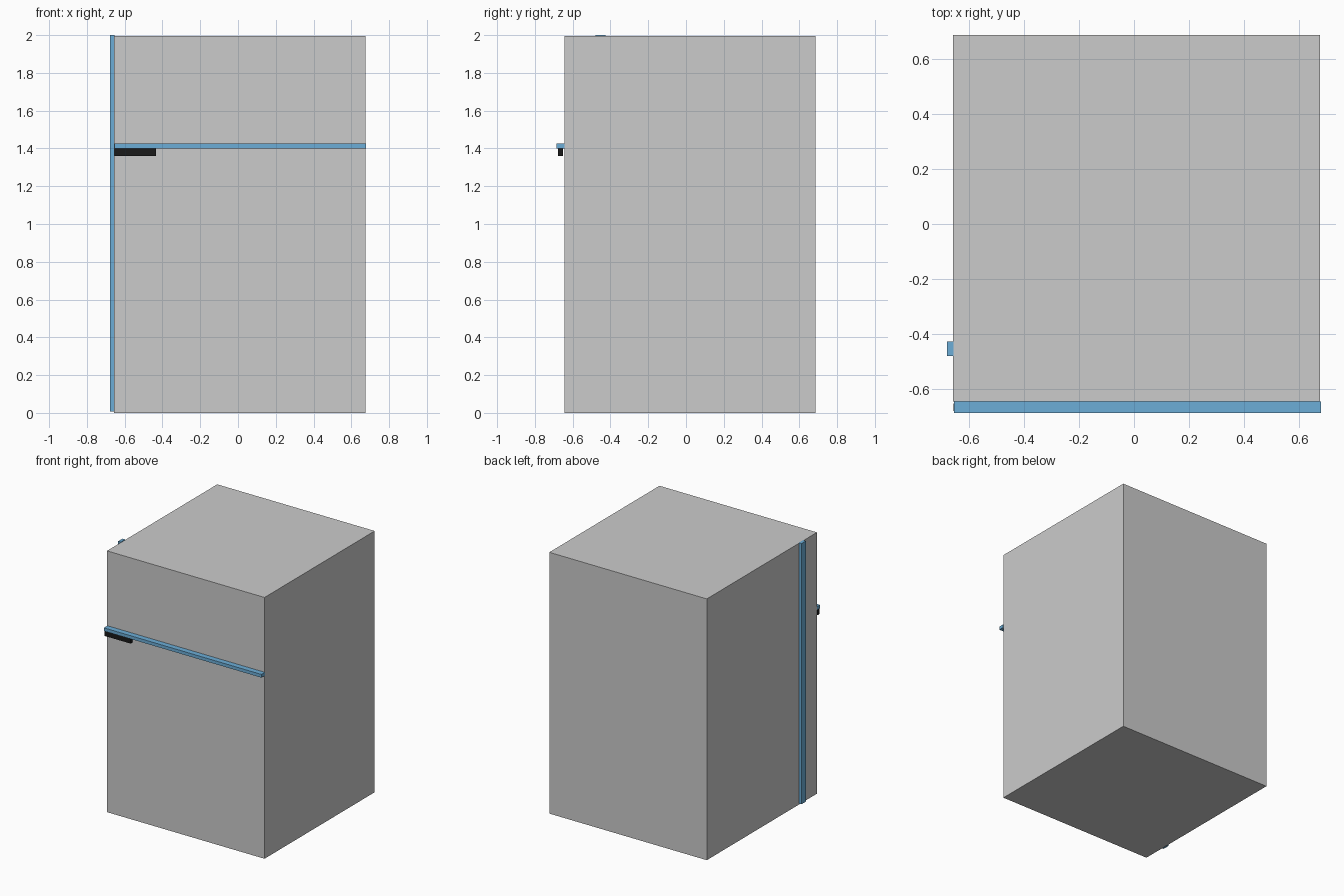
import bpy
import bmesh
from mathutils import Vector

if "Cube" in bpy.data.objects:
    bpy.data.objects.remove(bpy.data.objects["Cube"])


def material(name, color):
    m = bpy.data.materials.new(name)
    m.diffuse_color = color
    m.use_nodes = True
    m.node_tree.nodes["Principled BSDF"].inputs["Base Color"].default_value = m.diffuse_color
    return m


def box(name, lo, hi, mat=None):
    lo, hi = Vector(lo), Vector(hi)
    bm = bmesh.new()
    bmesh.ops.create_cube(bm, size=1)
    size, centre = hi - lo, (lo + hi) / 2
    for v in bm.verts:
        v.co = Vector(a * b for a, b in zip(v.co, size)) + centre
    mesh = bpy.data.meshes.new(name)
    bm.to_mesh(mesh)
    bm.free()
    obj = bpy.data.objects.new(name, mesh)
    bpy.context.collection.objects.link(obj)
    if mat:
        mesh.materials.append(mat)
    return obj


blue = material("blue_trim", (0.15, 0.42, 0.68, 1))
black = material("black_grip", (0.01, 0.01, 0.01, 1))

# Main cabinet
box("cabinet", (-0.656, -0.644, 0), (0.675, 0.686, 1.996))

# Trim across the front and down the left side
box("front_trim", (-0.653, -0.686, 1.40), (0.678, -0.644, 1.425), blue)
box("side_trim", (-0.678, -0.478, 0.008), (-0.655, -0.426, 2.0), blue)

# Grip hanging under the front trim, just clear of the cabinet
box("grip", (-0.655, -0.678, 1.36), (-0.434, -0.652, 1.401), black)
